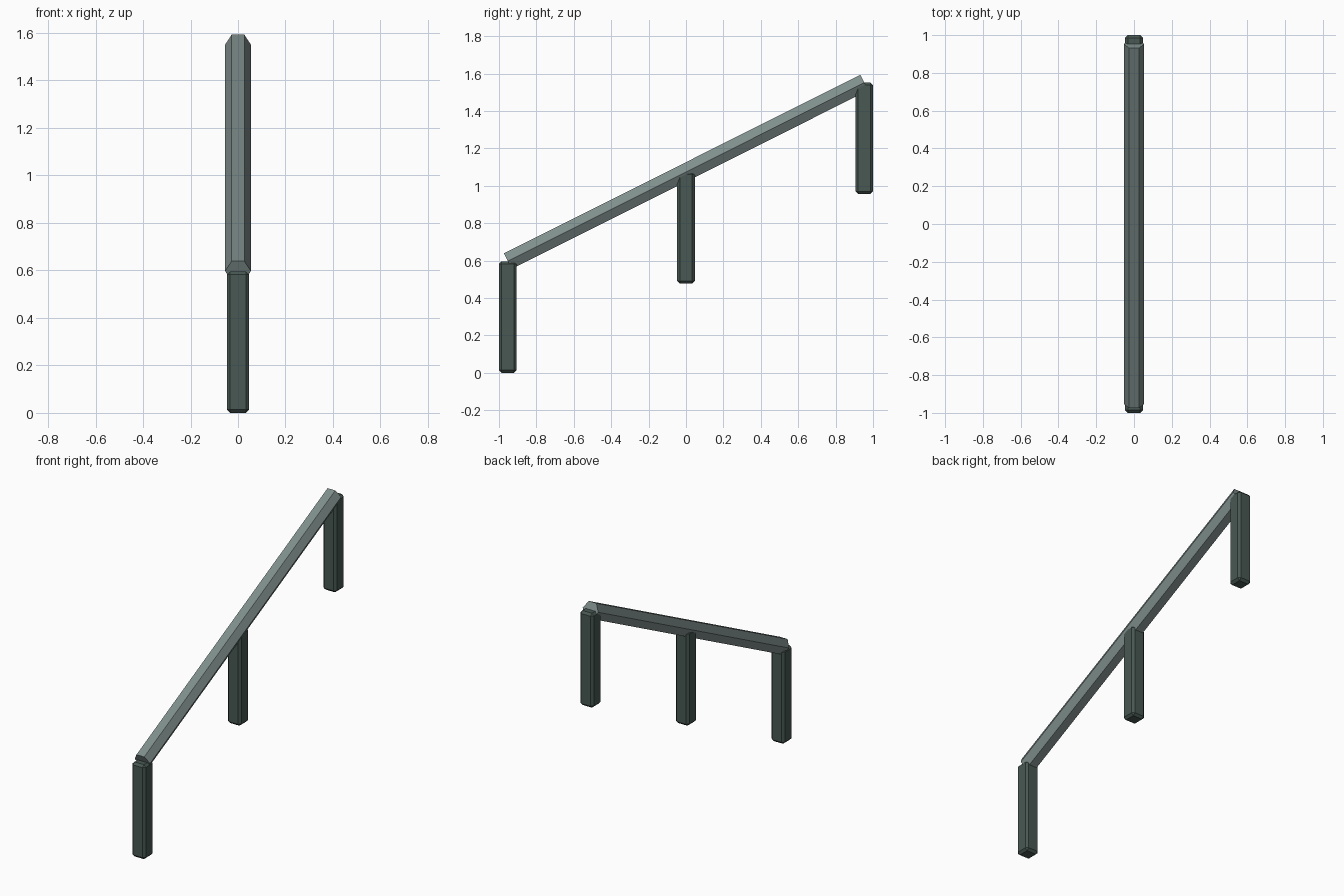
import bpy, bmesh
from math import cos, sin, pi
from mathutils import Vector

if "Cube" in bpy.data.objects:
    bpy.data.objects.remove(bpy.data.objects["Cube"])

POST_W, POST_H, RISE, REACH = 0.094, 0.596, 0.478, 0.953


def material(name, color):
    m = bpy.data.materials.new(name)
    m.diffuse_color = (*color, 1)
    m.use_nodes = True
    m.node_tree.nodes["Principled BSDF"].inputs["Base Color"].default_value = m.diffuse_color
    return m


def add_object(name, bm, mat):
    bmesh.ops.recalc_face_normals(bm, faces=bm.faces[:])
    mesh = bpy.data.meshes.new(name)
    bm.to_mesh(mesh)
    bm.free()
    mesh.materials.append(mat)
    obj = bpy.data.objects.new(name, mesh)
    bpy.context.collection.objects.link(obj)
    return obj


post_mat = material("dark_green_metal", (0.065, 0.098, 0.085))
rail_mat = material("grey_green_metal", (0.21, 0.27, 0.26))

# Three chamfered posts stepping up the stair
for i, label in enumerate(("lower", "middle", "upper")):
    bm = bmesh.new()
    bmesh.ops.create_cube(bm, size=1)
    bmesh.ops.scale(bm, vec=(POST_W, POST_W, POST_H), verts=bm.verts)
    bmesh.ops.bevel(bm, geom=bm.edges[:], offset=0.014, segments=1,
                    affect='EDGES', clamp_overlap=True)
    post = add_object(label + "_post", bm, post_mat)
    post.location = (0, (i - 1) * REACH, POST_H / 2 + i * RISE)

# Sloping hexagonal handrail, square-cut at both ends
start = Vector((0, -REACH, POST_H + 0.001))
end = Vector((0, REACH, POST_H + 2 * RISE - 0.001))
side = Vector((1, 0, 0))
up = side.cross((end - start).normalized())
bm = bmesh.new()
ring = [bm.verts.new(start + 0.054 * (side * cos(k * pi / 3) + up * sin(k * pi / 3)))
        for k in range(6)]
cap = bm.faces.new(ring)
out = bmesh.ops.extrude_face_region(bm, geom=[cap], use_keep_orig=True)
bmesh.ops.translate(bm, vec=end - start,
                    verts=[v for v in out["geom"] if isinstance(v, bmesh.types.BMVert)])
add_object("handrail", bm, rail_mat)
